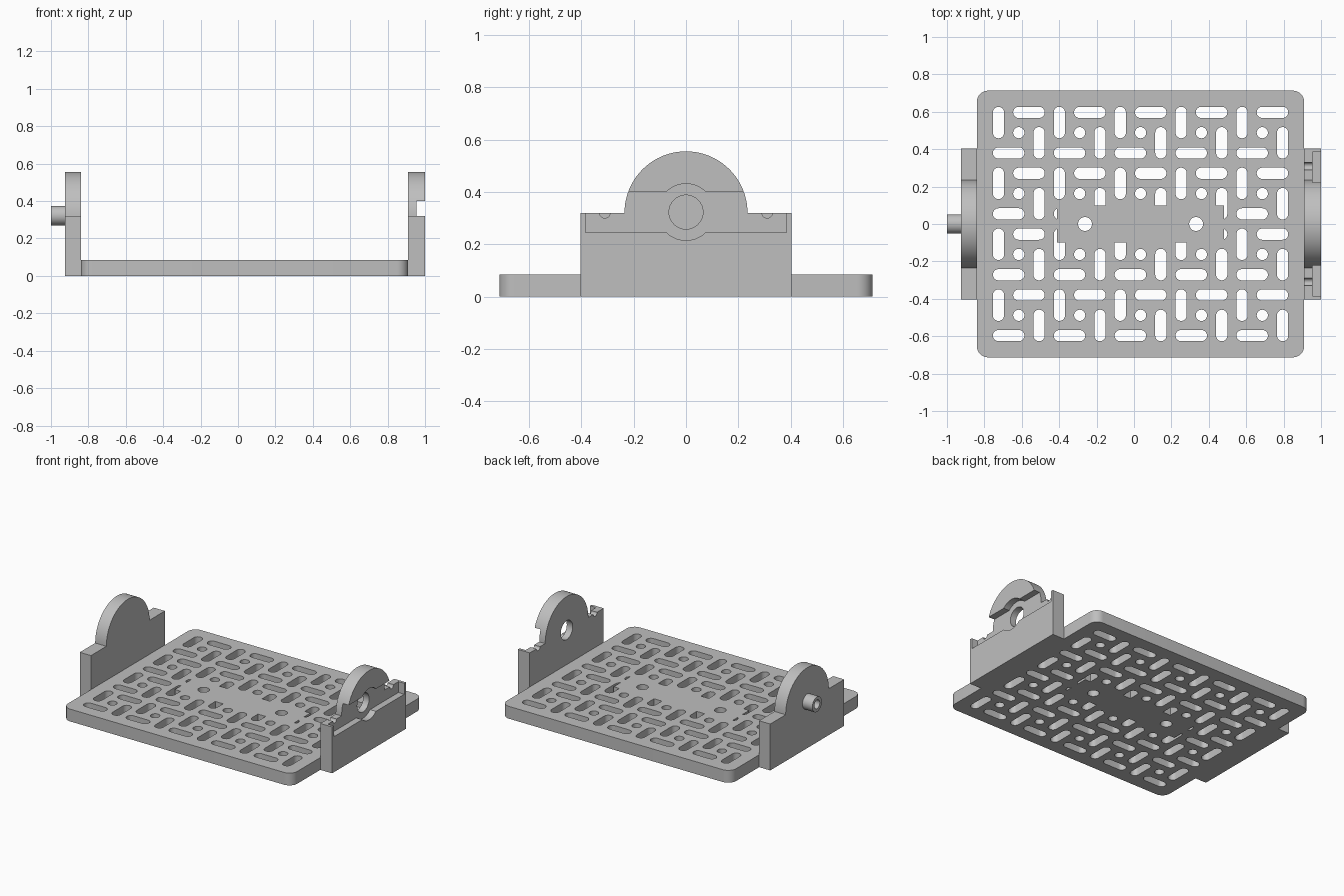
import bpy, bmesh
from math import cos, sin, pi, hypot

if "Cube" in bpy.data.objects:
    bpy.data.objects.remove(bpy.data.objects["Cube"], do_unlink=True)

grey = bpy.data.materials.new("light grey")
grey.use_nodes = True
grey.diffuse_color = (0.52, 0.52, 0.52, 1)
bsdf = next(n for n in grey.node_tree.nodes if n.type == 'BSDF_PRINCIPLED')
bsdf.inputs["Base Color"].default_value = (0.52, 0.52, 0.52, 1)


def rounded(cx, cy, hx, hy, r=0.0, n=8):
    """Rounded rectangle outline; also gives slots, circles and boxes."""
    pts = []
    for k, (sx, sy) in enumerate([(1, 1), (-1, 1), (-1, -1), (1, -1)]):
        for i in range(n + 1):
            a = (k + i / n) * pi / 2
            p = (cx + sx * (hx - r) + r * cos(a), cy + sy * (hy - r) + r * sin(a))
            if not pts or hypot(p[0] - pts[-1][0], p[1] - pts[-1][1]) > 1e-5:
                pts.append(p)
    if hypot(pts[0][0] - pts[-1][0], pts[0][1] - pts[-1][1]) < 1e-5:
        pts.pop()
    return pts


def circle(cx, cy, r, n=8):
    return rounded(cx, cy, r, r, r, n)


def prism(name, outlines, lo, hi, axis='z'):
    """Extrude closed outlines along z (x, y points) or x (y, z points)."""
    bm = bmesh.new()
    for pts in outlines:
        verts = [bm.verts.new((p, q, lo) if axis == 'z' else (lo, p, q)) for p, q in pts]
        face = bm.faces.new(verts)
        new = bmesh.ops.extrude_face_region(bm, geom=[face])["geom"]
        step = (0, 0, hi - lo) if axis == 'z' else (hi - lo, 0, 0)
        bmesh.ops.translate(bm, vec=step, verts=[v for v in new if isinstance(v, bmesh.types.BMVert)])
    bmesh.ops.recalc_face_normals(bm, faces=bm.faces[:])
    mesh = bpy.data.meshes.new(name)
    bm.to_mesh(mesh)
    bm.free()
    mesh.materials.append(grey)
    ob = bpy.data.objects.new(name, mesh)
    bpy.context.collection.objects.link(ob)
    return ob


def activate(ob):
    bpy.ops.object.select_all(action='DESELECT')
    ob.select_set(True)
    bpy.context.view_layer.objects.active = ob


def cut(ob, cutter):
    """Subtract the cutter, then discard it."""
    mod = ob.modifiers.new("cut", 'BOOLEAN')
    mod.operation = 'DIFFERENCE'
    mod.solver = 'EXACT'
    mod.object = cutter
    activate(ob)
    bpy.ops.object.modifier_apply(modifier=mod.name)
    bpy.data.objects.remove(cutter, do_unlink=True)


# Base plate dimensions and slot lattice
X0, X1, THICK = -0.84, 0.91, 0.085
MID = (X0 + X1) / 2
PITCH, SLOT_R = 0.1085, 0.03
HALF = PITCH / 2 + SLOT_R

# Pinwheel tiles: four slots around a round hole
slots = []
for col in range(5):
    for row in range(4):
        cx = MID + (col - 2) * 3 * PITCH
        cy = (1.5 - row) * 3 * PITCH
        slots.append(circle(cx, cy, SLOT_R))
        for s in (-1, 1):
            slots.append(rounded(cx + s * PITCH, cy - s * PITCH / 2, SLOT_R, HALF, SLOT_R))
            slots.append(rounded(cx + s * PITCH / 2, cy + s * PITCH, HALF, SLOT_R, SLOT_R))
slot_cutter = prism("slot_cutter", slots, -0.05, 0.15)

# Keep a solid pad in the middle of the plate
cut(slot_cutter, prism("pad_area", [rounded(MID, 0, 0.447, 0.1, 0, 1)], -0.1, 0.2))

plate = prism("base_plate", [rounded(MID, 0, (X1 - X0) / 2, 0.713, 0.06)], 0, THICK)
cut(plate, slot_cutter)
cut(plate, prism("screw_cutter", [circle(MID + s * 0.297, 0, 0.037) for s in (-1, 1)], -0.05, 0.15))

# End walls: rectangle with a semicircular dome
AXLE_Z, DOME_R, WALL_Y = 0.32, 0.235, 0.403
dome = [(DOME_R * cos(pi * i / 40), AXLE_Z + DOME_R * sin(pi * i / 40)) for i in range(41)]
wall = [(-WALL_Y, AXLE_Z), (-WALL_Y, 0), (WALL_Y, 0), (WALL_Y, AXLE_Z)] + dome

right_wall = prism("right_wall", [wall], -0.925, X0, 'x')
left_wall = prism("left_wall", [wall], X1, 1.0, 'x')

# Hollow pivot peg on the right wall
peg = prism("pivot_peg", [circle(0, AXLE_Z + 0.002, 0.052)], -1.0, -0.925, 'x')
cut(peg, prism("bore_cutter", [circle(0, AXLE_Z + 0.002, 0.03)], -1.1, -0.935, 'x'))

# Servo horn pocket, shaft hole and wire grooves in the left wall
cut(left_wall, prism("pocket_cutter", [rounded(0, 0.3225, 0.384, 0.0775, 0, 1)], 0.955, 1.1, 'x'))
cut(left_wall, prism("hub_cutter", [circle(0, 0.323, 0.108, 10)], 0.955, 1.1, 'x'))
cut(left_wall, prism("shaft_cutter", [circle(0, 0.323, 0.065)], 0.8, 1.1, 'x'))
cut(left_wall, prism("groove_cutter", [circle(s * 0.31, AXLE_Z, 0.02) for s in (-1, 1)], 0.8, 1.1, 'x'))

# Smooth curved sides, keep edges sharp
for ob in (plate, right_wall, left_wall, peg):
    activate(ob)
    bpy.ops.object.shade_smooth_by_angle()
